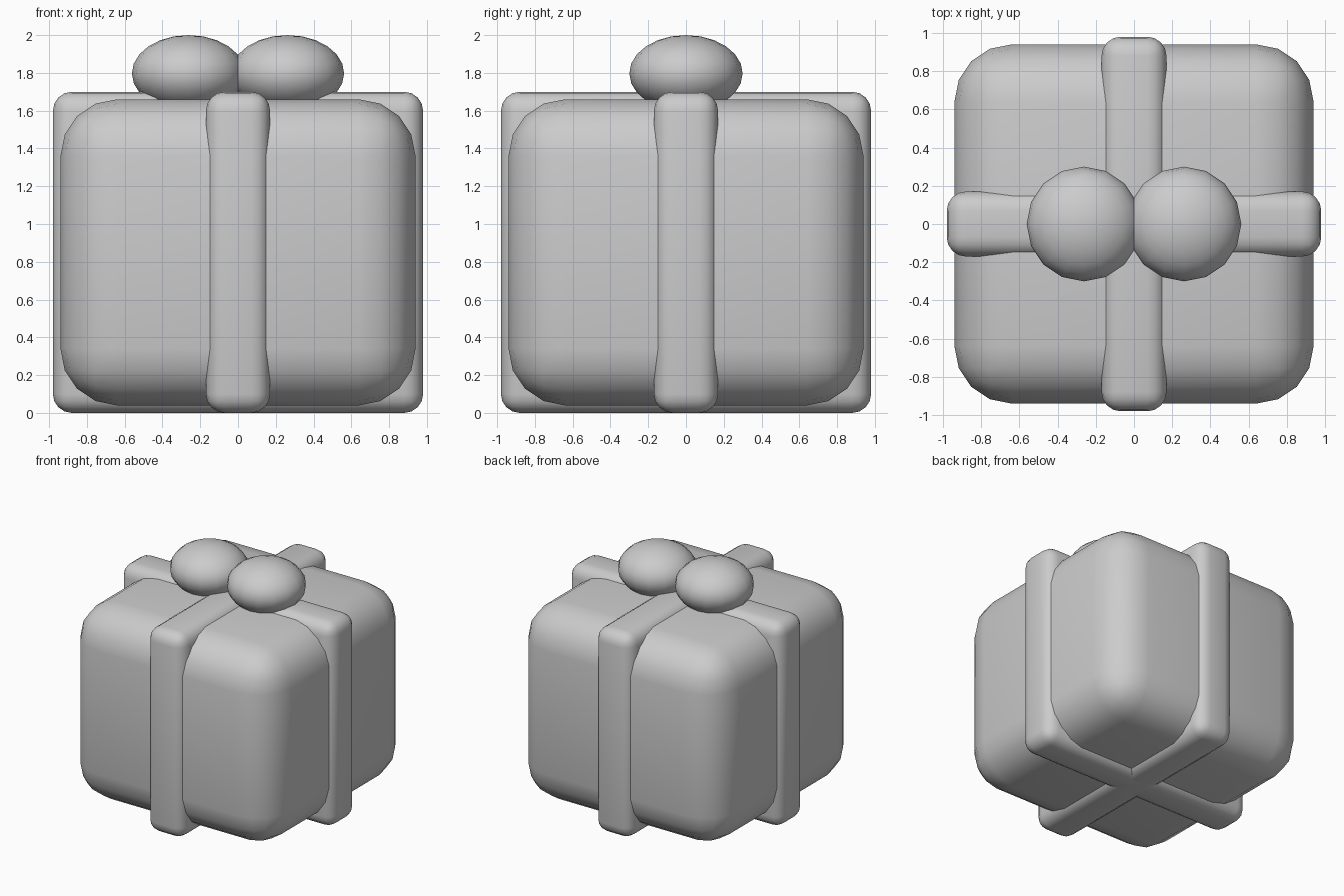
import bpy
import math

if "Cube" in bpy.data.objects:
    bpy.data.objects.remove(bpy.data.objects["Cube"])


def finish(obj, name):
    obj.name = name
    bpy.context.view_layer.objects.active = obj
    obj.select_set(True)
    bpy.ops.object.shade_smooth_by_angle(angle=math.radians(40))
    return obj


def rounded_box(name, size, z, radius, segments):
    bpy.ops.mesh.primitive_cube_add(size=1, location=(0, 0, z))
    obj = bpy.context.object
    obj.scale = size
    bpy.ops.object.transform_apply(location=False, rotation=False, scale=True)
    bevel = obj.modifiers.new("round_edges", 'BEVEL')
    bevel.width = radius
    bevel.segments = segments
    bpy.ops.object.modifier_apply(modifier=bevel.name)
    return finish(obj, name)


# Gift box with generously rounded edges
rounded_box("gift_box", (1.88, 1.88, 1.62), 0.85, 0.30, 4)

# Two crossing ribbon bands
rounded_box("ribbon_lengthwise", (0.34, 1.96, 1.70), 0.85, 0.10, 4)
rounded_box("ribbon_crosswise", (1.96, 0.34, 1.70), 0.85, 0.10, 4)

# Two flattened bow loops
for side, label in ((-1, "left"), (1, "right")):
    bpy.ops.mesh.primitive_uv_sphere_add(
        segments=16, ring_count=12, radius=1, location=(side * 0.262, 0, 1.797))
    loop = bpy.context.object
    loop.scale = (0.30, 0.30, 0.203)
    bpy.ops.object.transform_apply(location=False, rotation=False, scale=True)
    finish(loop, "bow_loop_" + label)
